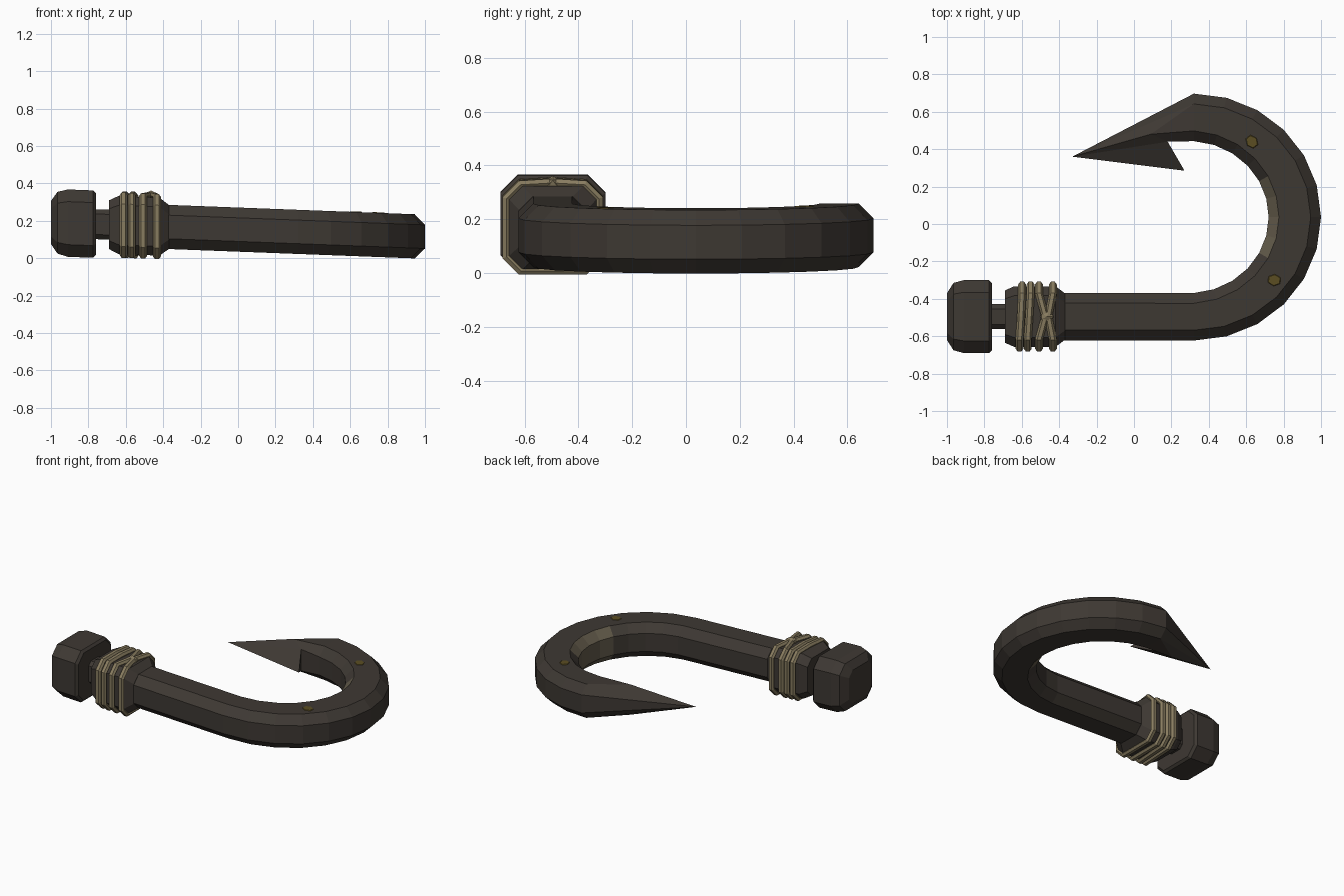
import bpy, bmesh
from math import sin, cos, pi, radians

if "Cube" in bpy.data.objects:
    bpy.data.objects.remove(bpy.data.objects["Cube"])

AXIS_Y = -0.495


def tilt(x, z):
    """Whole hook leans down slightly toward the bend."""
    return z + 0.186 - 0.038 * (x + 0.88)


def material(name, rgb):
    m = bpy.data.materials.new(name)
    m.diffuse_color = (*rgb, 1)
    m.use_nodes = True
    m.node_tree.nodes["Principled BSDF"].inputs["Base Color"].default_value = m.diffuse_color
    return m


IRON = material("dark_iron", (0.048, 0.040, 0.033))
WORN = material("worn_metal", (0.125, 0.105, 0.070))
ROPE = material("rope", (0.245, 0.200, 0.115))
GOLD = material("gold_fleck", (0.105, 0.075, 0.016))


def finish(name, bm, *mats):
    for v in bm.verts:
        v.co.z = tilt(v.co.x, v.co.z)
    bmesh.ops.recalc_face_normals(bm, faces=bm.faces)
    me = bpy.data.meshes.new(name)
    bm.to_mesh(me)
    bm.free()
    ob = bpy.data.objects.new(name, me)
    bpy.context.collection.objects.link(ob)
    for m in mats:
        me.materials.append(m)
    return ob


def octagon(w, h, c):
    """Chamfered rectangle, counter-clockwise from the +w side."""
    return [(w, -h + c), (w, h - c), (w - c, h), (-w + c, h),
            (-w, h - c), (-w, -h + c), (-w + c, -h), (w - c, -h)]


def bridge(bm, a, b):
    n = len(a)
    return [bm.faces.new((a[i], a[(i + 1) % n], b[(i + 1) % n], b[i])) for i in range(n)]


def lathe_box(name, stations):
    """Octagonal solid along x; stations are (x, half_y, half_z, chamfer)."""
    bm = bmesh.new()
    rings = [[bm.verts.new((x, AXIS_Y + p, q)) for p, q in octagon(w, h, c)]
             for x, w, h, c in stations]
    for a, b in zip(rings, rings[1:]):
        bridge(bm, a, b)
    bm.faces.new(rings[0])
    bm.faces.new(rings[-1])
    return finish(name, bm, IRON)


# Knob, neck and collar of the handle end
lathe_box("end_knob", [(-1, .125, .115, .04), (-.965, .18, .165, .06), (-.91, .195, .18, .065),
                       (-.775, .195, .18, .065), (-.76, .18, .165, .06)])
lathe_box("neck", [(-.78, .066, .08, .025), (-.67, .066, .08, .025)])
lathe_box("collar", [(-.69, .14, .13, .045), (-.64, .162, .155, .05),
                     (-.42, .162, .155, .05), (-.37, .125, .118, .05)])

# Hook: straight shank, half-circle bend, barbed point
H, C = 0.118, 0.055
bm = bmesh.new()


def section(x, y, nx, ny, w):
    return [bm.verts.new((x + nx * p, y + ny * p, q)) for p, q in octagon(w, H, C)]


rings = [section(-.4, AXIS_Y, 0, -1, .127)]
for i in range(13):
    a = radians(-90 + 15 * i)
    w = 0.127 + 0.013 * cos(a)
    rings.append(section(.32 + (.675 - w) * cos(a) + .005 * cos(a), .037 + (.66 - w) * sin(a),
                         cos(a), sin(a), w))
for i, (a, b) in enumerate(zip(rings, rings[1:])):
    faces = bridge(bm, a, b)
    if 5 <= i <= 8:                       # worn inner side of the bend
        for k in (3, 4, 5):
            faces[k].material_index = 1
bm.faces.new(rings[0])

o_lo, o_hi, t_out, t_in, i_hi, i_lo, b_in, b_out = rings[-1]
tip = bm.verts.new((-.33, .36, 0))
barb = bm.verts.new((.27, .285, 0))
sides = []
for s, o, t, n, i in ((1, o_hi, t_out, t_in, i_hi), (-1, o_lo, b_out, b_in, i_lo)):
    ridge = bm.verts.new((.09, .48, s * .105))
    root = bm.verts.new((.18, .44, s * .075))
    for f in ((o, t, tip), (t, ridge, tip), (t, n, ridge), (n, i, root, ridge),
              (ridge, root, tip), (root, barb, tip)):
        bm.faces.new(f)
    sides.append(root)
bm.faces.new((o_lo, o_hi, tip))
bm.faces.new((i_hi, i_lo, sides[1], sides[0]))
bm.faces.new((sides[0], sides[1], barb))
finish("hook", bm, IRON, WORN)


# Rope windings round the collar: (x at back, x at top middle, x at front)
def winding(name, xb, xm, xf):
    bm = bmesh.new()
    w, h, c, r = .172, .160, .052, .021
    top = [(w, h - c, xb), (w - c, h, xb), (0, h + .006, xm), (-w + c, h, xf), (-w, h - c, xf)]
    path = top + [(y, -z, x) for y, z, x in reversed(top) if y] 
    rings = []
    for y, z, x in path:
        d = (y * y + z * z) ** .5
        ny, nz = y / d, z / d
        if abs(y) > w - .01 or abs(abs(y) - (w - c)) < .001:   # mitre at the corners
            sy, sz = (1 if y > 0 else -1), (1 if z > 0 else -1)
            big, small = cos(pi / 8), sin(pi / 8)
            ny, nz = (sy * big, sz * small) if abs(y) > w - .01 else (sy * small, sz * big)
        rings.append([bm.verts.new((x + r * cos(k * pi / 3), AXIS_Y + y + ny * r * sin(k * pi / 3) * .85,
                                    z + nz * r * sin(k * pi / 3) * .85)) for k in range(6)])
    for a, b in zip(rings, rings[1:] + rings[:1]):
        bridge(bm, a, b)
    finish(name, bm, ROPE)


for n, xs in enumerate([(-.598, -.604, -.612), (-.553, -.560, -.568),
                        (-.508, -.474, -.508), (-.434, -.458, -.434)]):
    winding(f"rope_winding_{n + 1}", *xs)

# Rope knot
bm = bmesh.new()
bmesh.ops.create_icosphere(bm, subdivisions=1, radius=.04)
for v in bm.verts:
    v.co.x, v.co.y, v.co.z = v.co.x - .466, v.co.y * .8 + AXIS_Y, v.co.z * .65 + .165
finish("rope_knot", bm, ROPE)

# Gold flecks on the top face of the bend
for n, (x, y, turn) in enumerate([(.63, .44, .9), (.75, -.3, .1)]):
    bm = bmesh.new()
    bmesh.ops.create_cone(bm, cap_ends=True, segments=6, radius1=.042, radius2=.034, depth=.006)
    for v in bm.verts:
        px, py = v.co.x, v.co.y * .85
        v.co = (x + px * cos(turn) + py * sin(turn), y - px * sin(turn) + py * cos(turn), v.co.z + H)
    finish(f"gold_fleck_{n + 1}", bm, GOLD)
